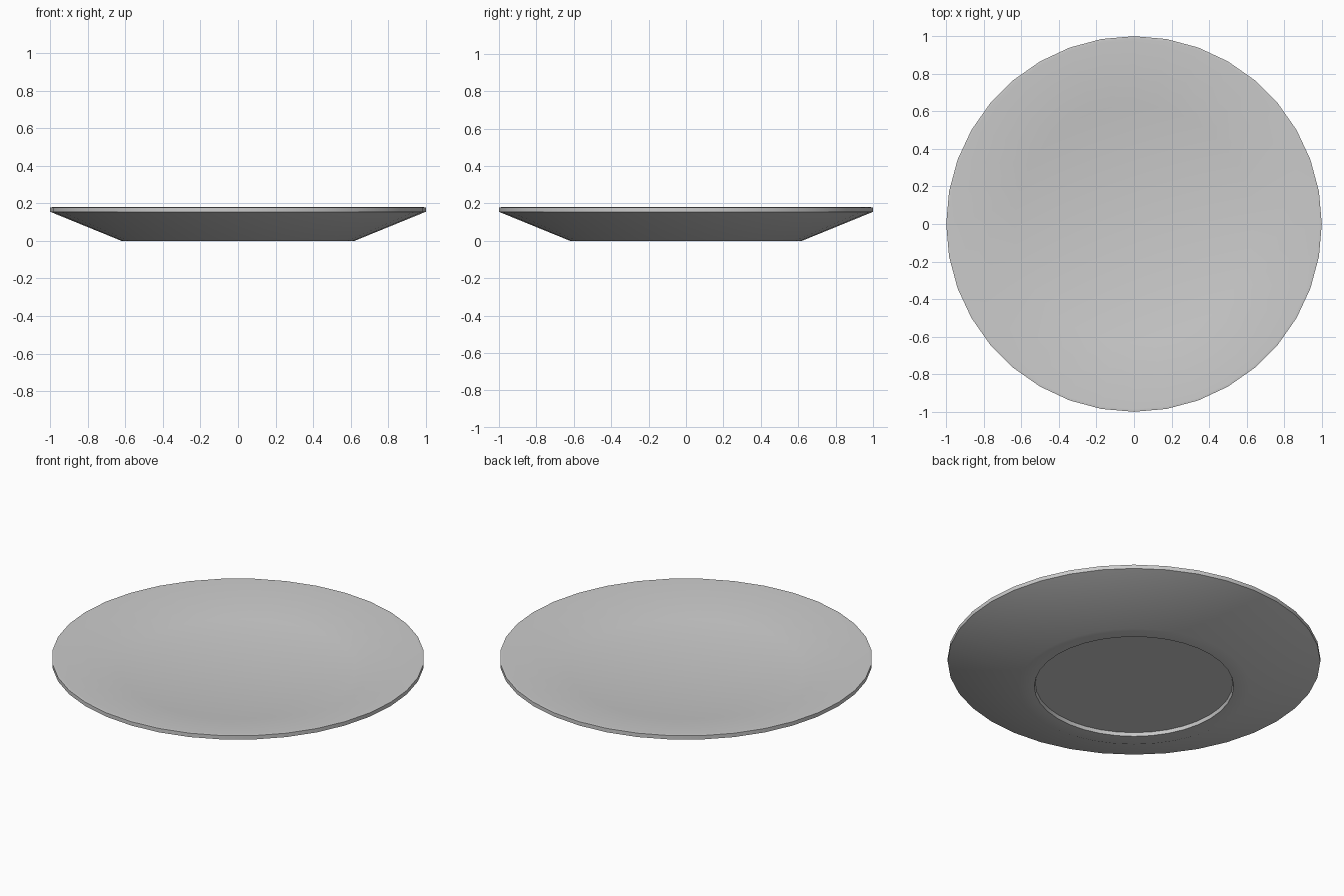
import bpy, bmesh, math

if "Cube" in bpy.data.objects:
    bpy.data.objects.remove(bpy.data.objects["Cube"])

SEGMENTS = 36

# Plate cross-section (radius, height): floor, sloped rim, lip, underside, foot recess
profile = [(0, 0.108), (0.635, 0.108), (0.985, 0.18), (1.0, 0.178), (1.0, 0.155),
           (0.62, 0.0), (0.535, 0.0), (0.53, 0.02), (0, 0.02)]

# Lathe the profile around z
bm = bmesh.new()
verts = [bm.verts.new((0, r, z)) for r, z in profile]
edges = [bm.edges.new(pair) for pair in zip(verts, verts[1:])]
bmesh.ops.spin(bm, geom=verts + edges, cent=(0, 0, 0), axis=(0, 0, 1),
               angle=math.tau, steps=SEGMENTS, use_duplicate=False)
bmesh.ops.remove_doubles(bm, verts=bm.verts, dist=0.0005)
bmesh.ops.recalc_face_normals(bm, faces=bm.faces)

mesh = bpy.data.meshes.new("plate")
bm.to_mesh(mesh)
bm.free()
plate = bpy.data.objects.new("plate", mesh)
bpy.context.collection.objects.link(plate)

# Smooth shading with crisp rim and foot edges
bpy.context.view_layer.objects.active = plate
plate.select_set(True)
bpy.ops.object.shade_smooth_by_angle(angle=math.radians(40))
